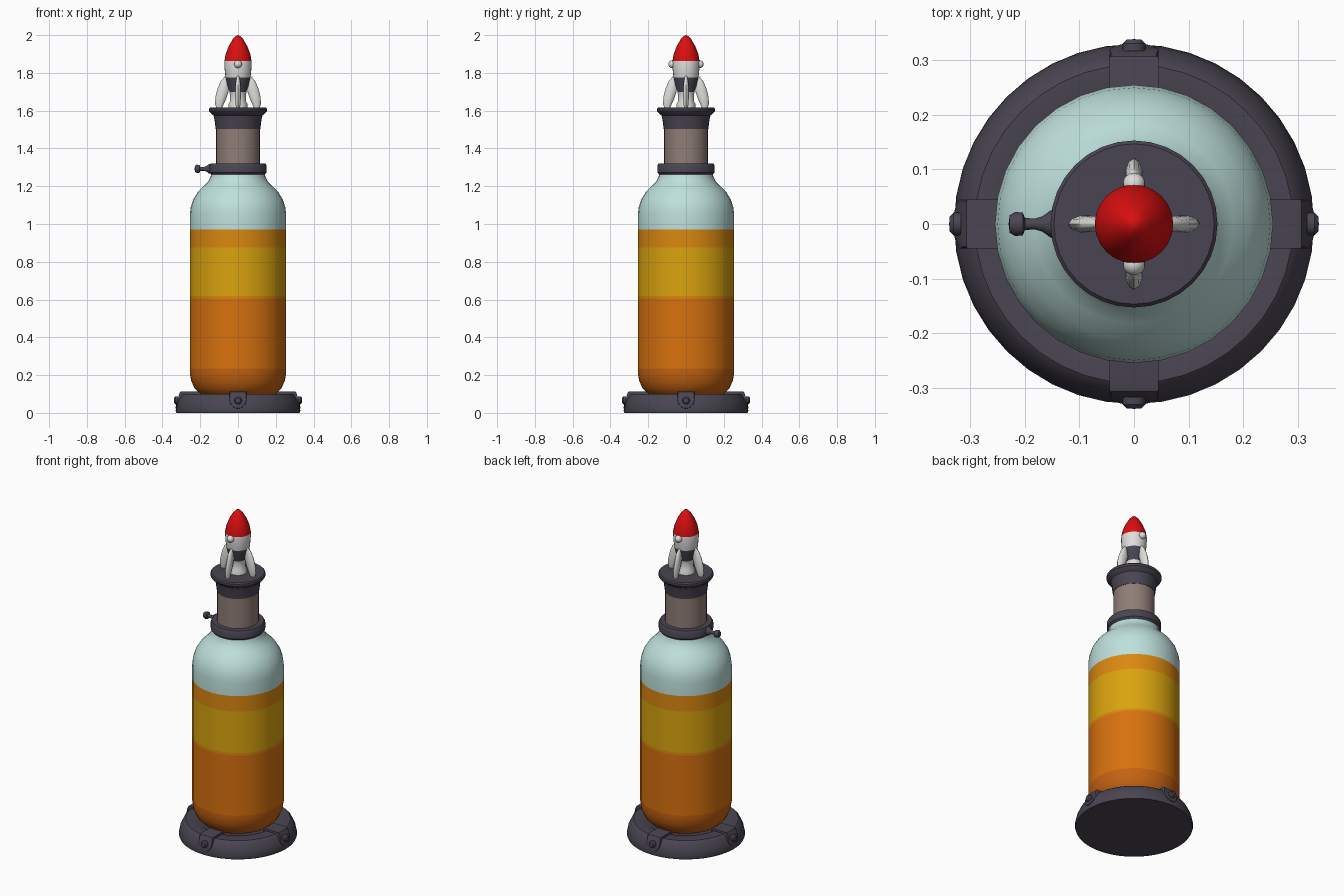
import bpy, bmesh, math
from mathutils import Matrix, Vector

if "Cube" in bpy.data.objects:
    bpy.data.objects.remove(bpy.data.objects["Cube"])


def material(name, r, g, b):
    lin = [((c / 255 + 0.055) / 1.055) ** 2.4 if c > 10 else c / 255 / 12.92 for c in (r, g, b)]
    m = bpy.data.materials.new(name)
    m.diffuse_color = (*lin, 1)
    m.use_nodes = True
    m.node_tree.nodes["Principled BSDF"].inputs["Base Color"].default_value = m.diffuse_color
    return m


DARK = material("dark metal", 74, 69, 82)
GLASS = material("pale glass", 190, 224, 220)
AMBER = material("amber", 218, 136, 16)
YELLOW = material("yellow", 218, 163, 14)
ORANGE = material("orange", 215, 113, 14)
RUST = material("deep orange", 196, 98, 17)
CORK = material("brown cork", 143, 125, 118)
WHITE = material("off white", 222, 222, 219)
RED = material("red", 218, 14, 16)


def finish(name, bm, mats, matrix=None, angle=35):
    if matrix:
        bm.transform(matrix)
    bmesh.ops.recalc_face_normals(bm, faces=bm.faces)
    me = bpy.data.meshes.new(name)
    bm.to_mesh(me)
    bm.free()
    for m in mats:
        me.materials.append(m)
    ob = bpy.data.objects.new(name, me)
    bpy.context.collection.objects.link(ob)
    bpy.ops.object.select_all(action='DESELECT')
    ob.select_set(True)
    bpy.context.view_layer.objects.active = ob
    bpy.ops.object.shade_smooth_by_angle(angle=math.radians(angle))
    return ob


def lathe(name, profile, mats, bands=(), sides=32, matrix=None):
    """Revolve (radius, z) points; bands are the heights where the next material starts."""
    bm = bmesh.new()
    rings = []
    for r, z in profile:
        if r == 0:
            rings.append([bm.verts.new((0, 0, z))] * sides)
        else:
            rings.append([bm.verts.new((r * math.cos(a), r * math.sin(a), z))
                          for a in (2 * math.pi * i / sides for i in range(sides))])
    for (lo, hi), (p, q) in zip(zip(rings, rings[1:]), zip(profile, profile[1:])):
        mid = (p[1] + q[1]) / 2
        for i in range(sides):
            j = (i + 1) % sides
            f = bm.faces.new(list(dict.fromkeys((lo[i], lo[j], hi[j], hi[i]))))
            f.material_index = sum(mid > b for b in bands)
    return finish(name, bm, mats, matrix)


def spin(k):
    return Matrix.Rotation(k * math.pi / 2, 4, 'Z')


# Base ring with a shallow bowl for the bottle
lathe("base", [(0, 0), (0.326, 0), (0.33, 0.012), (0.322, 0.05), (0.304, 0.09), (0.292, 0.1),
               (0.225, 0.1), (0.2, 0.085), (0, 0.08)], [DARK], sides=40)

# Four rounded clamps with bolts
for k in range(4):
    bm = bmesh.new()
    outline = [(-0.045, 0.112), (0.045, 0.112)]
    outline += [(0.045 * math.cos(a), 0.068 - 0.045 * math.sin(a))
                for a in (math.pi * i / 10 for i in range(11))]
    inner = [bm.verts.new((0.205, y, z)) for y, z in outline]
    outer = [bm.verts.new((0.308 + (0.112 - z) * 0.28, y, z)) for y, z in outline]
    bm.faces.new(inner)
    front = bm.faces.new(outer)
    n = len(outline)
    for i in range(n):
        bm.faces.new((inner[i], inner[(i + 1) % n], outer[(i + 1) % n], outer[i]))
    bmesh.ops.bevel(bm, geom=list(front.edges), offset=0.005, segments=2, affect='EDGES', profile=0.5)
    finish("base_clamp", bm, [DARK], spin(k))
    lathe("clamp_bolt", [(0, 0), (0.021, 0), (0.021, 0.014), (0.014, 0.021), (0, 0.022)], [DARK], sides=12,
          matrix=spin(k) @ Matrix.Translation((0.317, 0, 0.066)) @ Matrix.Rotation(math.pi / 2, 4, 'Y'))

# Bottle with its layered liquid
lathe("bottle", [(0, 0.085), (0.17, 0.085), (0.2, 0.1), (0.23, 0.13), (0.248, 0.17), (0.255, 0.21),
                 (0.255, 0.235), (0.255, 0.605), (0.255, 0.62), (0.255, 0.875), (0.255, 0.97),
                 (0.255, 1.05), (0.25, 1.09), (0.237, 1.13), (0.212, 1.17), (0.182, 1.2),
                 (0.158, 1.225), (0.145, 1.25), (0.14, 1.275), (0, 1.275)],
      [RUST, ORANGE, AMBER, YELLOW, AMBER, GLASS], (0.235, 0.605, 0.62, 0.875, 0.97))

# Neck: collar, cork and flared cap
lathe("collar", [(0, 1.258), (0.125, 1.258), (0.143, 1.262), (0.152, 1.272), (0.152, 1.308),
                 (0.145, 1.32), (0, 1.322)], [DARK])
lathe("cork", [(0, 1.3), (0.116, 1.3), (0.116, 1.51), (0, 1.51)], [CORK])
lathe("cap", [(0, 1.503), (0.118, 1.503), (0.124, 1.55), (0.13, 1.575), (0.146, 1.588), (0.153, 1.597),
              (0.153, 1.61), (0.147, 1.617), (0, 1.617)], [DARK])

# Pin on the left of the collar
lathe("collar_pin", [(0, 0.13), (0.028, 0.13), (0.025, 0.153), (0.014, 0.168), (0.01, 0.182), (0.011, 0.2),
                     (0.021, 0.204), (0.022, 0.218), (0.016, 0.228), (0, 0.23)], [DARK], sides=12,
      matrix=Matrix.Translation((0, 0, 1.292)) @ Matrix.Rotation(-math.pi / 2, 4, 'Y'))

# Rocket stopper
lathe("rocket_body", [(0, 1.61), (0.05, 1.61), (0.05, 1.635), (0.042, 1.65), (0.044, 1.7), (0.056, 1.73),
                      (0.066, 1.775), (0.071, 1.82), (0.072, 1.862), (0.065, 1.9), (0.05, 1.94),
                      (0.028, 1.978), (0.012, 1.995), (0, 2.0)],
      [WHITE, DARK, WHITE, RED], (1.7, 1.775, 1.862), sides=24)

# Four curved fins: (z, inner radius, outer radius, half thickness)
FIN = [(1.783, 0.056, 0.068, 0.006), (1.755, 0.048, 0.092, 0.012), (1.715, 0.046, 0.109, 0.015),
       (1.67, 0.06, 0.12, 0.016), (1.635, 0.075, 0.121, 0.014), (1.612, 0.085, 0.114, 0.01)]
for k in range(4):
    bm = bmesh.new()
    rings = []
    for z, ri, ro, t in FIN:
        c, h = (ri + ro) / 2, (ro - ri) / 2
        rings.append([bm.verts.new((c + h * math.cos(a), t * math.sin(a), z))
                      for a in (math.pi * i / 5 for i in range(10))])
    for a, b in zip(rings, rings[1:]):
        for i in range(10):
            j = (i + 1) % 10
            bm.faces.new((a[i], a[j], b[j], b[i]))
    bm.faces.new(rings[0])
    bm.faces.new(rings[-1])
    finish("rocket_fin", bm, [WHITE], spin(k), 50)

# Round studs on the rocket's front and back
for side in (-1, 1):
    bm = bmesh.new()
    bmesh.ops.create_uvsphere(bm, u_segments=14, v_segments=8, radius=0.021)
    finish("rocket_stud", bm, [WHITE], Matrix.Translation((0, side * 0.073, 1.846)))
